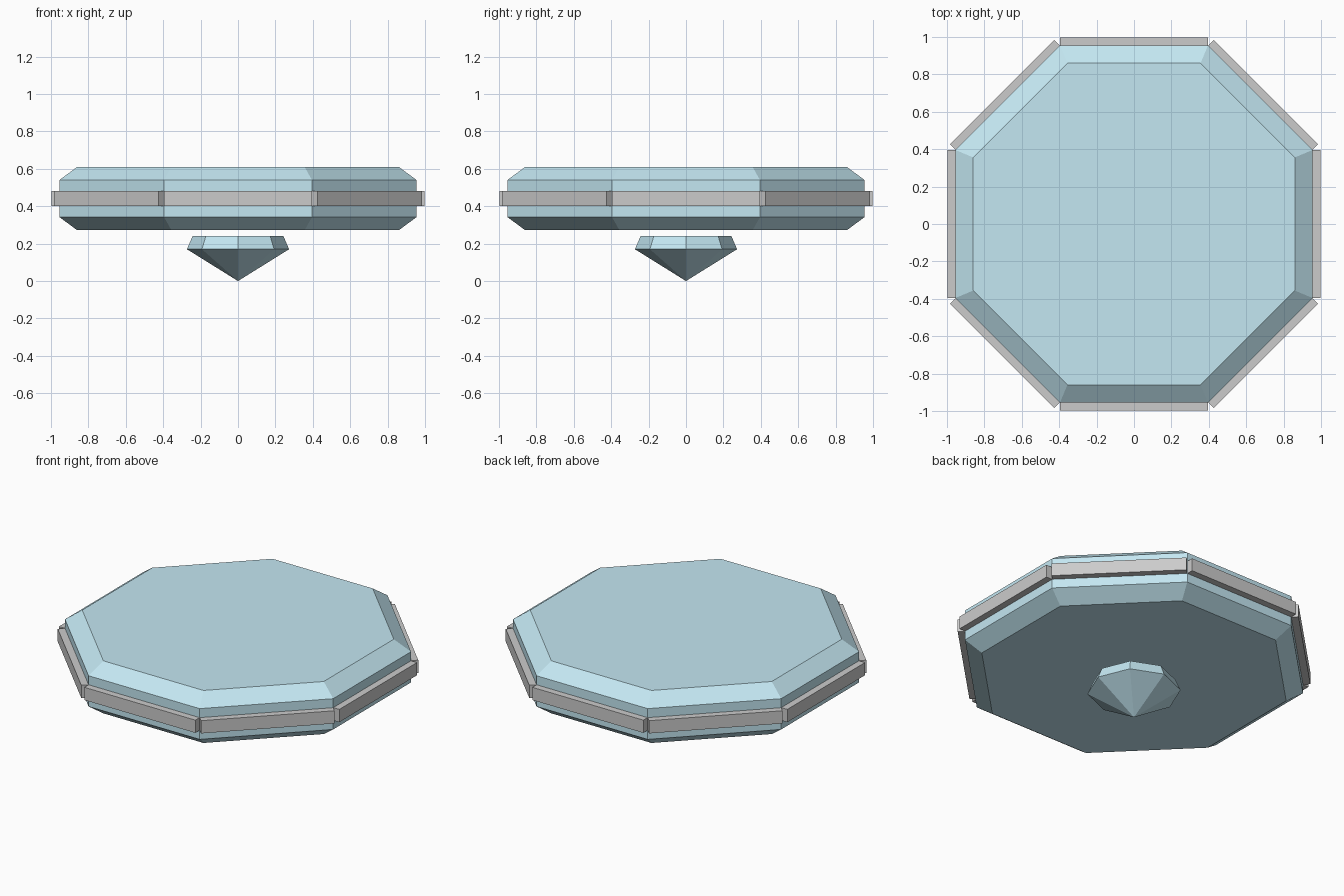
import bpy
from math import cos, pi

if "Cube" in bpy.data.objects:
    bpy.data.objects.remove(bpy.data.objects["Cube"])

SIDES = 8
glass = bpy.data.materials.new("pale_blue")
glass.diffuse_color = (0.55, 0.8, 0.89, 1)
glass.use_nodes = True
glass.node_tree.nodes["Principled BSDF"].inputs["Base Color"].default_value = glass.diffuse_color


def lathe(name, profile, turn):
    """Stack octagonal rings (radius, z); radius 0 makes a point."""
    from mathutils import Matrix, Vector
    verts, faces, rings = [], [], []
    for r, z in profile:
        n = 1 if r == 0 else SIDES
        rings.append(list(range(len(verts), len(verts) + n)))
        for i in range(n):
            verts.append(Matrix.Rotation(turn + 2 * pi * i / SIDES, 3, 'Z') @ Vector((r, 0, z)))
    for a, b in zip(rings, rings[1:]):
        for i in range(SIDES):
            j = (i + 1) % SIDES
            if len(a) == 1:
                faces.append((a[0], b[j], b[i]))
            else:
                faces.append((a[i], a[j], b[j], b[i]))
    if len(rings[0]) > 1:
        faces.append(rings[0][::-1])
    faces.append(rings[-1])
    mesh = bpy.data.meshes.new(name)
    mesh.from_pydata(verts, [], faces)
    obj = bpy.data.objects.new(name, mesh)
    bpy.context.collection.objects.link(obj)
    mesh.materials.append(glass)
    return obj


# Octagonal slab with chamfered rims
k = 1 / cos(pi / SIDES)
lathe("slab", [(0.86 * k, 0.272), (0.955 * k, 0.342),
               (0.955 * k, 0.54), (0.86 * k, 0.61)], pi / SIDES)

# Small faceted gem floating below, point down
lathe("lower_gem", [(0, 0), (0.273, 0.17), (0.243, 0.24)], 0)

# Grey edge bars, one per side
for i in range(SIDES):
    a = 2 * pi * i / SIDES
    bpy.ops.mesh.primitive_cube_add(size=1, rotation=(0, 0, a))
    bar = bpy.context.object
    bar.name = f"edge_bar_{i + 1}"
    bar.scale = (0.045, 0.79, 0.082)
    r = 0.9755
    bar.location = (r * cos(a), r * cos(a - pi / 2), 0.441)
